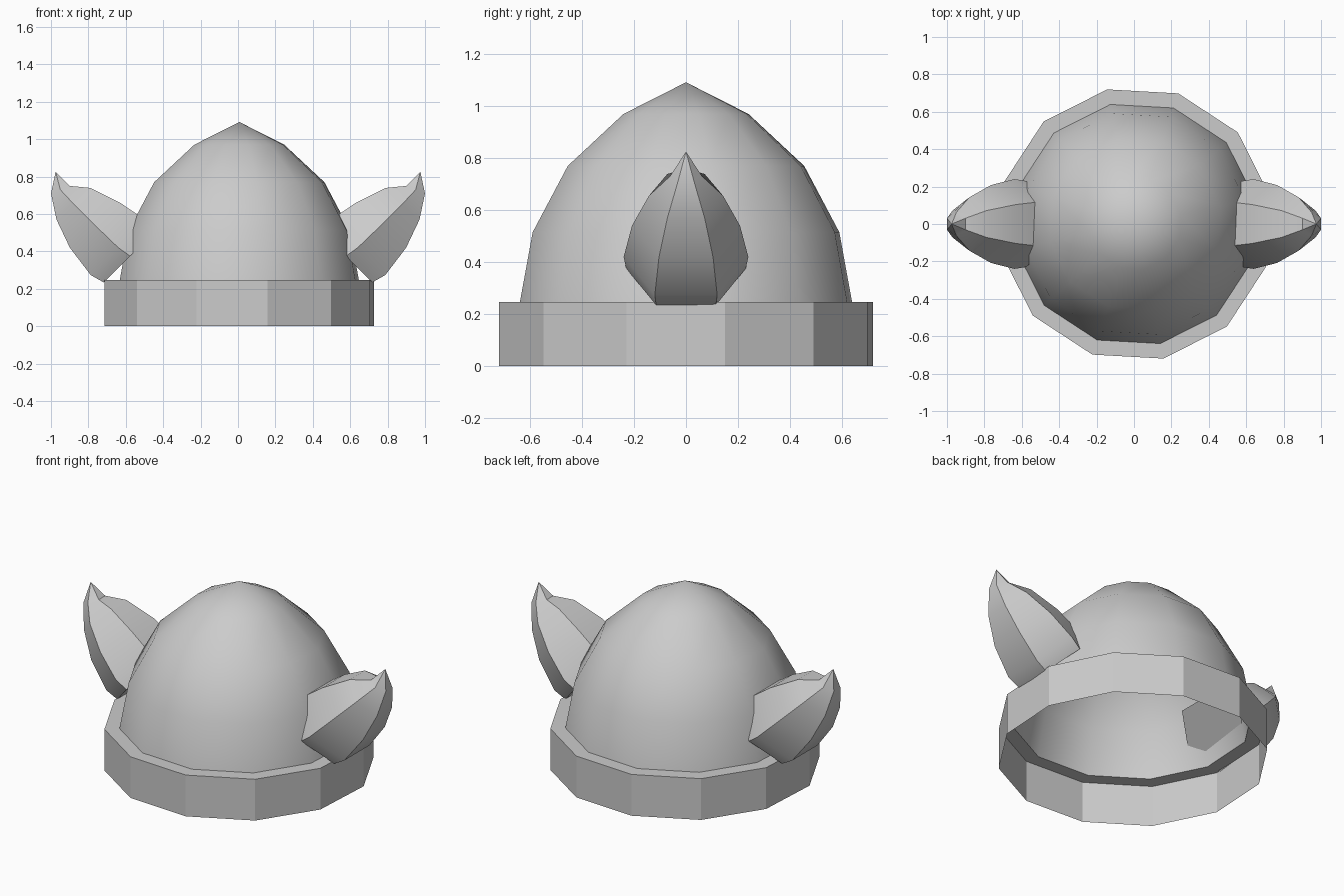
import bpy, bmesh, math
from mathutils import Vector

cube = bpy.data.objects.get("Cube")
if cube:
    bpy.data.objects.remove(cube, do_unlink=True)

# One grey metal for every part
metal = bpy.data.materials.new("grey_metal")
metal.use_nodes = True
grey = (0.6, 0.6, 0.6, 1)
metal.diffuse_color = grey
metal.node_tree.nodes["Principled BSDF"].inputs["Base Color"].default_value = grey

CENTER = Vector((0.007, 0, 0))
TURN = math.radians(11.8)


def loft(name, rings, tip=None, cap=False, smooth=None, flip=False):
    """Skin a list of vertex rings, optionally closed by a tip point and a base cap."""
    bm = bmesh.new()
    loops = [[bm.verts.new(p) for p in ring] for ring in rings]
    n = len(loops[0])
    for low, high in zip(loops, loops[1:]):
        for i in range(n):
            j = (i + 1) % n
            bm.faces.new((low[i], low[j], high[j], high[i]))
    if tip:
        end = bm.verts.new(tip)
        for i in range(n):
            bm.faces.new((loops[-1][i], loops[-1][(i + 1) % n], end))
    if cap:
        bm.faces.new(loops[0][::-1])
    if flip:
        bmesh.ops.reverse_faces(bm, faces=bm.faces)
    mesh = bpy.data.meshes.new(name)
    bm.to_mesh(mesh)
    bm.free()
    mesh.materials.append(metal)
    obj = bpy.data.objects.new(name, mesh)
    bpy.context.collection.objects.link(obj)
    if smooth:
        bpy.ops.object.select_all(action='DESELECT')
        obj.select_set(True)
        bpy.context.view_layer.objects.active = obj
        bpy.ops.object.shade_smooth_by_angle(angle=math.radians(smooth))
    return obj


def round_ring(radius, z, sides=12):
    angles = [TURN + math.tau * i / sides for i in range(sides)]
    return [CENTER + Vector((radius * math.cos(a), radius * math.sin(a), z)) for a in angles]


# Brim band: outer wall and flat top ledge, open underneath
loft("brim_band", [round_ring(r, z) for r, z in
                   ((0.735, 0), (0.735, 0.247), (0.653, 0.247))])

# Pointed dome, a single open shell
dome_profile = ((0.653, 0.247), (0.603, 0.515), (0.465, 0.77), (0.246, 0.97))
loft("dome", [round_ring(r, z) for r, z in dome_profile],
     tip=CENTER + Vector((0, 0, 1.092)), smooth=50)

# Curved six-sided horns: axis point (x, z), radius, tilt of each ring in degrees
HORN = ((0.577, 0.375, 0.23, 45), (0.64, 0.42, 0.24, 45), (0.765, 0.54, 0.208, 42),
        (0.88, 0.655, 0.143, 43), (0.95, 0.73, 0.062, 22))


def horn_ring(side, x, z, radius, tilt):
    t = math.radians(tilt)
    ring = []
    for i in range(6):
        a = math.tau * i / 6
        across = radius * math.sin(a)
        ring.append(Vector((side * (x + across * math.cos(t)),
                            radius * math.cos(a), z - across * math.sin(t))))
    return ring


for name, side in (("left_horn", 1), ("right_horn", -1)):
    loft(name, [horn_ring(side, *station) for station in HORN],
         tip=Vector((side * 0.975, 0, 0.825)), cap=True, smooth=38, flip=side > 0)
